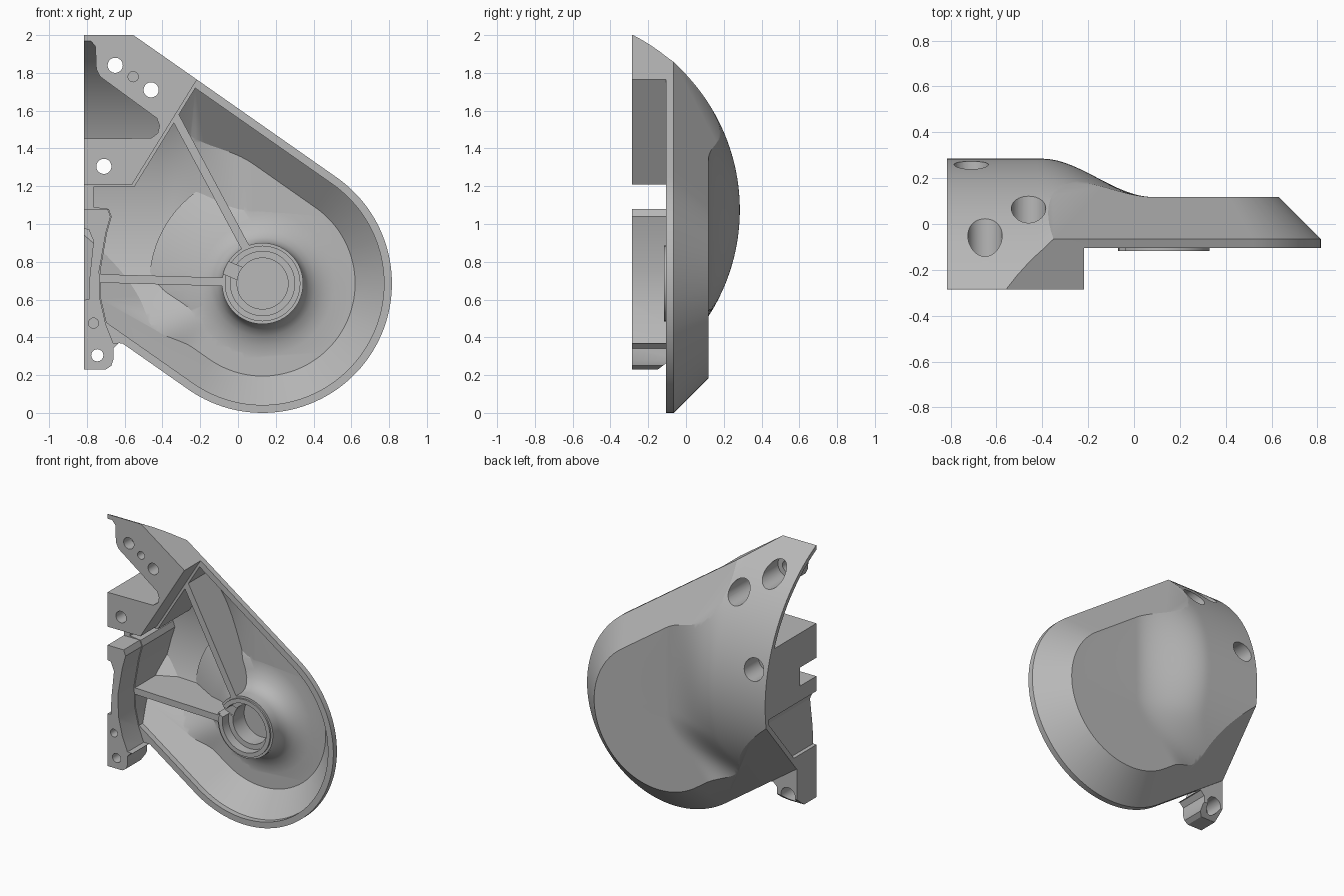
import bpy, bmesh, math

cube = bpy.data.objects.get("Cube")
if cube:
    bpy.data.objects.remove(cube)

mat = bpy.data.materials.new("cast_grey")
mat.use_nodes = True
GREY = (0.48, 0.48, 0.48, 1)
mat.diffuse_color = GREY
mat.node_tree.nodes["Principled BSDF"].inputs["Base Color"].default_value = GREY

HUB = (0.13, 0.685)
RADIUS = 0.685
ARC, ARC_R = (-0.755, 1.075), 1.04
FRONT, RIM = -0.285, -0.105
LEFT = -0.815
TILT = math.radians(35)
WALL = 0.03


def loft(name, rings):
    """Closed solid through rings of equal length."""
    bm = bmesh.new()
    vs = [[bm.verts.new(p) for p in r] for r in rings]
    n = len(vs[0])
    for a, b in zip(vs, vs[1:]):
        for i in range(n):
            bm.faces.new((a[i], a[(i + 1) % n], b[(i + 1) % n], b[i]))
    bm.faces.new(vs[0])
    bm.faces.new(vs[-1])
    bmesh.ops.recalc_face_normals(bm, faces=bm.faces)
    me = bpy.data.meshes.new(name)
    bm.to_mesh(me)
    bm.free()
    me.materials.append(mat)
    ob = bpy.data.objects.new(name, me)
    bpy.context.collection.objects.link(ob)
    return ob


def prism(name, pts, lo, hi):
    """Extrude a front-plane outline from y = lo to y = hi."""
    return loft(name, [[(x, y, z) for x, z in pts] for y in (lo, hi)])


def circle(c, r, n):
    return [(c[0] + r * math.cos(2 * math.pi * i / n),
             c[1] + r * math.sin(2 * math.pi * i / n)) for i in range(n)]


def lathe(name, c, profile, n=72):
    """Round solid about a y axis; profile is (radius, y)."""
    return loft(name, [[(x, y, z) for x, z in circle(c, r, n)] for r, y in profile])


def boolean(ob, cutter, op):
    """Apply a boolean and drop the cutter."""
    m = ob.modifiers.new("b", "BOOLEAN")
    m.operation, m.object, m.solver = op, cutter, "EXACT"
    dg = bpy.context.evaluated_depsgraph_get()
    me = bpy.data.meshes.new_from_object(ob.evaluated_get(dg))
    ob.modifiers.clear()
    ob.data = me
    bpy.data.objects.remove(cutter)
    return ob


def bar(name, p, q, w, lo, hi):
    """Straight bar between two front-plane points."""
    dx, dz = q[0] - p[0], q[1] - p[1]
    k = w / 2 / math.hypot(dx, dz)
    ox, oz = -dz * k, dx * k
    return prism(name, [(p[0] + ox, p[1] + oz), (q[0] + ox, q[1] + oz),
                        (q[0] - ox, q[1] - oz), (p[0] - ox, p[1] - oz)], lo, hi)


def stadium(r, y):
    """Half-round outline running off to the upper left."""
    pts = []
    for i in range(65):
        a = math.pi / 2 - TILT - math.pi * i / 64
        pts.append((HUB[0] + r * math.cos(a), y, HUB[1] + r * math.sin(a)))
    ux, uz = -math.cos(TILT) * 2.4, math.sin(TILT) * 2.4
    for p in (pts[-1], pts[0]):
        pts.append((p[0] + ux, y, p[2] + uz))
    return pts


def smooth(s):
    s = min(1, max(0, s))
    return s * s * (3 - 2 * s)


def back_depth(x, z, t):
    """Back surface: arched on the left, easing into a flat plate on the right."""
    arch = ARC[0] + math.sqrt(max(0.04, (ARC_R - t) ** 2 - (z - ARC[1]) ** 2))
    shift = 0.35 * smooth((0.75 - z) / 0.5)
    w = smooth((x + shift + 0.4) / 0.48)
    return arch + (0.118 - t - arch) * w


def envelope(name, t, start, left):
    """Drafted stadium, limited by the back surface."""
    r = RADIUS - t * 1.4
    ob = loft(name, [stadium(r, start), stadium(r, -0.065), stadium(r - 0.4, 0.335)])
    zs = [-0.1 + 2.1 * i / 70 for i in range(71)]
    xs = [left] + [-0.79 + 0.87 * i / 40 for i in range(41)] + [1.2]
    back = loft("back_form", [[(x, -0.6, zs[-1]), (x, -0.6, zs[0])] +
                              [(x, back_depth(x, z, t), z) for z in zs] for x in xs])
    return boolean(ob, back, "INTERSECT")


# Outer body with the mounting foot
body = envelope("housing", 0, FRONT, LEFT)
foot = prism("foot", [(LEFT, 0.23), (-0.70, 0.23), (-0.67, 0.25), (-0.66, 0.28),
                      (-0.66, 0.34), (-0.63, 0.37), (-0.58, 0.36), (-0.6, 0.5),
                      (LEFT, 0.62)], FRONT, -0.07)
arch = loft("arch", [[(x, y, z) for y, z in circle(ARC, ARC_R, 160)] for x in (-1.2, 1.2)])
boolean(foot, arch, "INTERSECT")
boolean(body, foot, "UNION")

# Step the front back to the rim, leaving bracket and side wall standing
wall = [(-0.66, 0.37), (-0.70, 0.47), (-0.73, 0.6), (-0.735, 0.75),
        (-0.70, 0.95), (-0.675, 1.04), (-0.69, 1.08)]
boolean(body, prism("front_cut", [(-0.1, 1.954), (1.2, 1.954), (1.2, -0.2),
                                  (-0.62, -0.2), (-0.62, 0.37)] + wall +
                    [(-0.95, 1.08), (-0.95, 1.21), (-0.56, 1.21)], -0.6, RIM), "DIFFERENCE")

# Main cavity, with ribs and hub left standing in it
cavity = envelope("cavity", WALL, -0.4, -1.0)
inner_wall = [(x + 0.006, z) for x, z in wall]
boolean(cavity, prism("cavity_outline", [(-0.09, 1.94), (1.2, 1.94), (1.2, -0.2),
                                         (-0.62, -0.2)] + inner_wall +
                      [(-0.765, 1.09), (-0.765, 1.195), (-0.55, 1.195)], -0.5, 0.5), "INTERSECT")
for p, q in (((-0.85, 0.715), (0.05, 0.69)), ((-0.36, 1.62), (0.08, 0.8))):
    boolean(cavity, bar("rib", p, q, 0.045, -0.6, 0.5), "DIFFERENCE")
boolean(cavity, lathe("hub", HUB, [(0.215, -0.6), (0.215, -0.04), (0.225, 0.0), (0.245, 0.03),
                                   (0.28, 0.058), (0.33, 0.078), (0.4, 0.092), (0.6, 0.2),
                                   (0.6, 0.5)]), "DIFFERENCE")
boolean(body, cavity, "DIFFERENCE")

# Upper bracket pocket and shallow side pocket
for pts in ([(-0.95, 1.99), (-0.78, 1.97), (-0.755, 1.94), (-0.75, 1.82), (-0.73, 1.78),
             (-0.43, 1.56), (-0.415, 1.52), (-0.425, 1.48), (-0.46, 1.455), (-0.95, 1.45)],
            [(-0.95, 1.0), (-0.79, 0.97), (-0.765, 0.91), (-0.785, 0.72),
             (-0.79, 0.6), (-0.95, 0.59)]):
    pocket = envelope("pocket", WALL, -0.4, -1.0)
    boolean(pocket, prism("outline", pts, -0.5, 0.5), "INTERSECT")
    boolean(body, pocket, "DIFFERENCE")

# Hub bore and slot
boolean(body, lathe("bore", HUB, [(0.17, -0.5), (0.17, -0.05), (0.135, -0.05), (0.135, 0.075)]),
        "DIFFERENCE")
boolean(body, bar("slot", (-0.14, 0.80), (0.1, 0.7), 0.07, -0.5, -0.04), "DIFFERENCE")

# Bolt holes with counterbores from the back, and blind dowel holes
for c, r, big, depth in (((-0.65, 1.84), 0.04, 0.075, -0.2), ((-0.46, 1.71), 0.04, 0.075, -0.15),
                         ((-0.71, 1.305), 0.04, 0.075, 0.1), ((-0.745, 0.305), 0.032, 0.055, -0.2)):
    boolean(body, lathe("bolt_hole", c, [(r, -0.5), (r, depth), (big, depth), (big, 0.5)], 40),
            "DIFFERENCE")
for c in ((-0.555, 1.78), (-0.765, 0.475)):
    boolean(body, lathe("dowel_hole", c, [(0.027, -0.5), (0.027, -0.18)], 32), "DIFFERENCE")

# Raised lip around the bore, open at the slot
lip = lathe("hub_lip", HUB, [(0.2, -0.117), (0.2, -0.06)])
boolean(lip, lathe("lip_bore", HUB, [(0.17, -0.3), (0.17, 0.1)]), "DIFFERENCE")
boolean(lip, bar("lip_slot", (-0.14, 0.80), (0.1, 0.7), 0.07, -0.5, 0.1), "DIFFERENCE")

# Smooth curved faces, keep edges sharp
for ob in (body, lip):
    bpy.ops.object.select_all(action="DESELECT")
    ob.select_set(True)
    bpy.context.view_layer.objects.active = ob
    bpy.ops.object.shade_smooth_by_angle(angle=math.radians(25))
